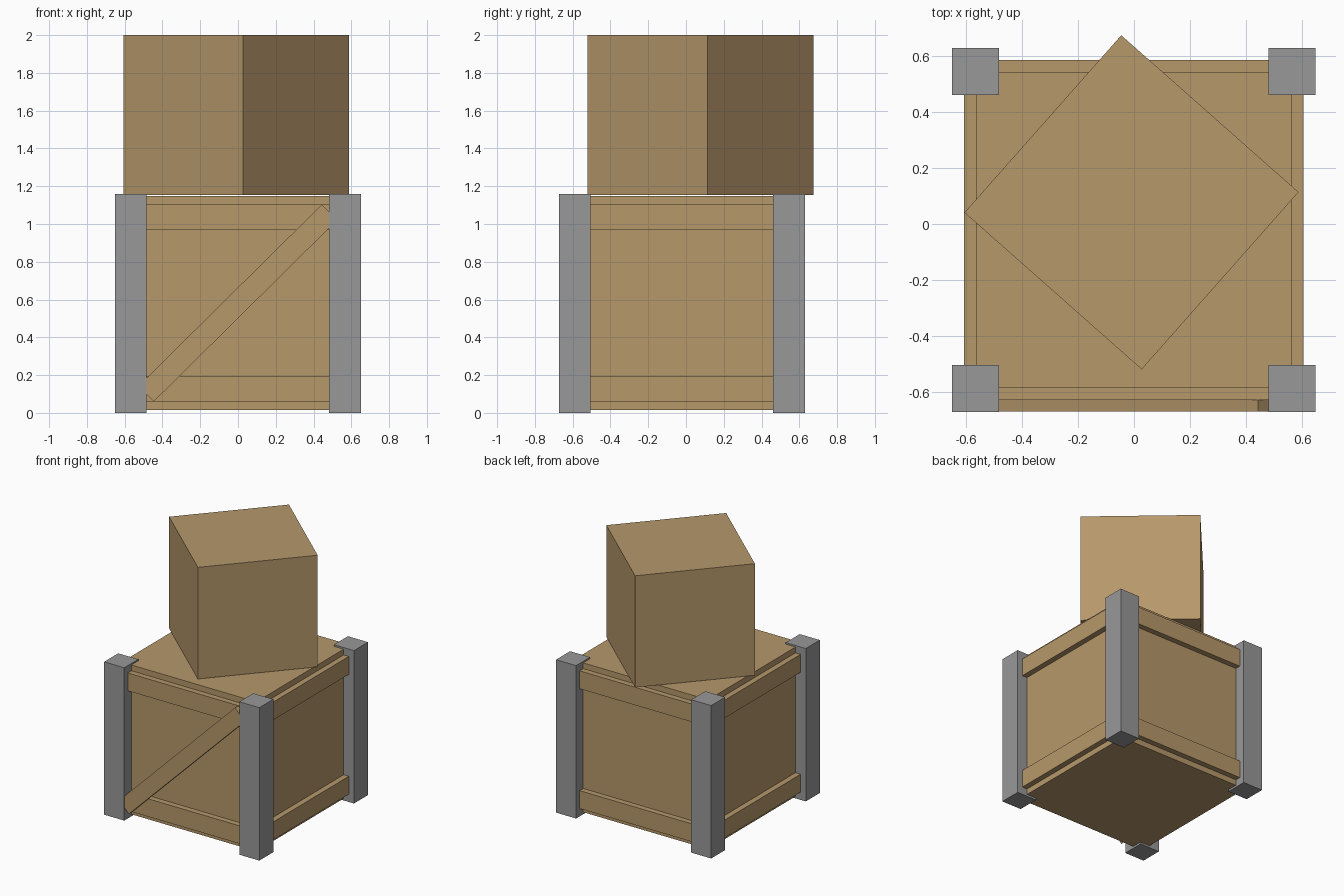
import bpy
from math import radians

if "Cube" in bpy.data.objects:
    bpy.data.objects.remove(bpy.data.objects["Cube"])


def material(name, rgb):
    m = bpy.data.materials.new(name)
    m.diffuse_color = (*rgb, 1)
    m.use_nodes = True
    m.node_tree.nodes["Principled BSDF"].inputs["Base Color"].default_value = m.diffuse_color
    return m


wood = material("wood", (0.468, 0.314, 0.147))
metal = material("grey metal", (0.314, 0.314, 0.314))


def box(name, centre, size, mat, rot=(0, 0, 0)):
    bpy.ops.mesh.primitive_cube_add(size=1)
    ob = bpy.context.object
    ob.name = name
    for v in ob.data.vertices:
        v.co = [c * s for c, s in zip(v.co, size)]
    ob.location = centre
    ob.rotation_euler = rot
    ob.data.materials.append(mat)
    return ob


CX, CY = -0.001, -0.0215   # centre of the large crate

# Large crate body
box("crate_body", (CX, CY, 0.5815), (1.13, 1.13, 1.133), wood)

# Raised bands around the crate, lower and upper
for name, z in (("lower_band", 0.127), ("upper_band", 1.036)):
    box(name, (CX, CY, z), (1.216, 1.216, 0.136), wood)

# Corner posts
for xn, sx in (("left", -1), ("right", 1)):
    for yn, sy in (("front", -1), ("back", 1)):
        box(f"{yn}_{xn}_post", (CX + sx * 0.567, CY + sy * 0.567, 0.58),
            (0.168, 0.168, 1.16), metal)

# Diagonal brace across the front
box("diagonal_brace", (CX, CY - 0.6285, 0.5815), (1.366, 0.042, 0.116), wood,
    (0, radians(-44.7), 0))

# Small crate on top, turned
box("small_crate", (-0.009, 0.0775, 1.5765), (0.847, 0.847, 0.847), wood,
    (0, 0, radians(-41.5)))
